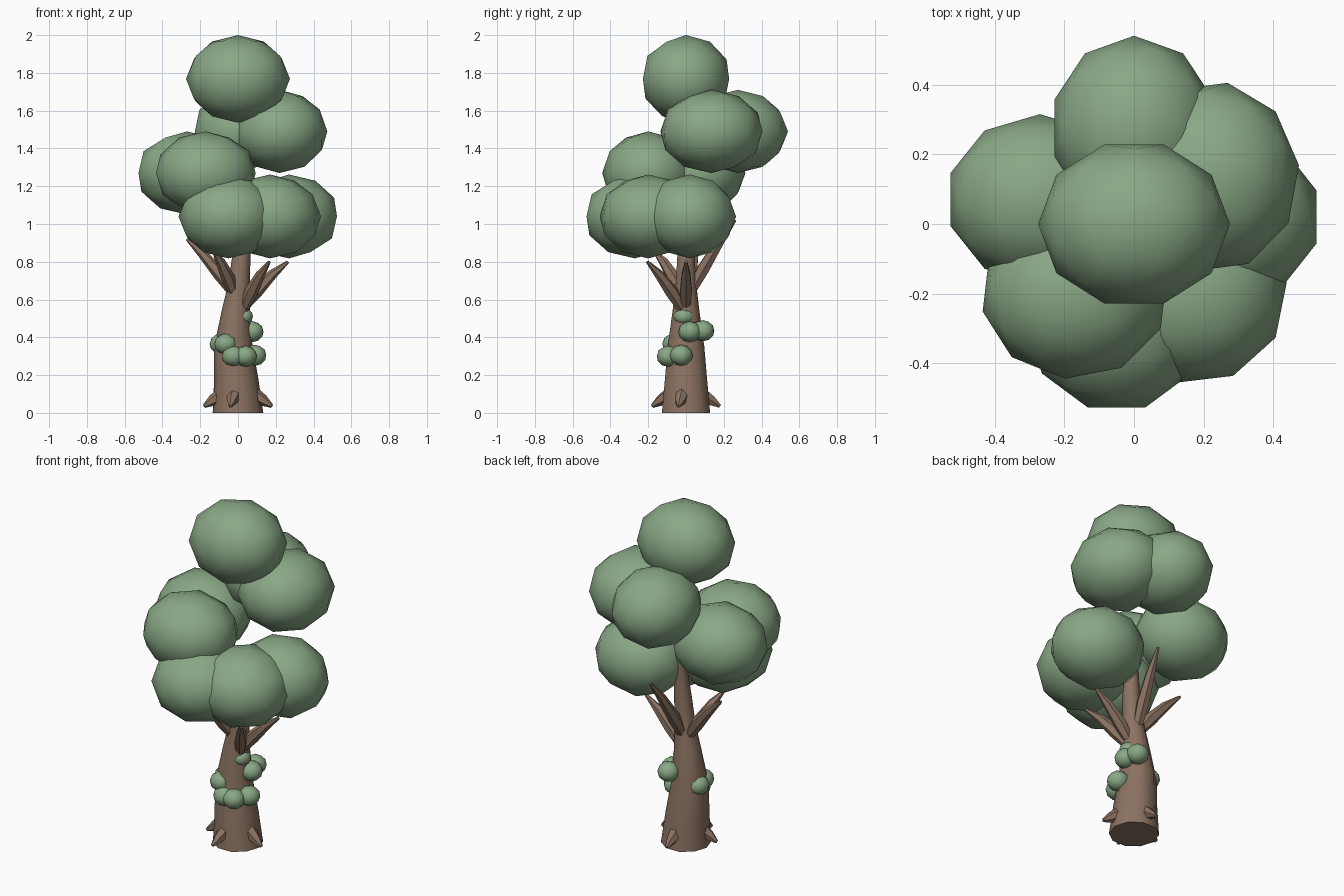
import bpy, bmesh, math
from mathutils import Vector, Matrix

if "Cube" in bpy.data.objects:
    bpy.data.objects.remove(bpy.data.objects["Cube"])


def material(name, rgb):
    m = bpy.data.materials.new(name)
    m.diffuse_color = (*rgb, 1)
    m.use_nodes = True
    m.node_tree.nodes["Principled BSDF"].inputs["Base Color"].default_value = m.diffuse_color
    return m


LEAF = material("leaf green", (0.25, 0.39, 0.235))
BARK = material("bark brown", (0.26, 0.17, 0.12))


def finish(name, bm, mat, angle):
    bmesh.ops.recalc_face_normals(bm, faces=bm.faces[:])
    me = bpy.data.meshes.new(name)
    bm.to_mesh(me)
    bm.free()
    ob = bpy.data.objects.new(name, me)
    bpy.context.collection.objects.link(ob)
    me.materials.append(mat)
    bpy.ops.object.select_all(action='DESELECT')
    ob.select_set(True)
    bpy.context.view_layer.objects.active = ob
    bpy.ops.object.shade_smooth_by_angle(angle=math.radians(angle))
    return ob


def blob(name, centre, radii, turn=0):
    """Squashed low-poly leaf ball."""
    bm = bmesh.new()
    bmesh.ops.create_icosphere(bm, subdivisions=2, radius=1)
    m = (Matrix.Translation(centre) @ Matrix.Diagonal((*radii, 1))
         @ Matrix.Rotation(math.radians(turn), 4, 'Z'))
    bmesh.ops.transform(bm, matrix=m, verts=bm.verts[:])
    return finish(name, bm, LEAF, 60)


def tube(name, stations, sides):
    """Tapered tube through (x, y, z, radius) stations."""
    bm = bmesh.new()
    pts = [Vector(s[:3]) for s in stations]
    rings = []
    for i, (p, s) in enumerate(zip(pts, stations)):
        d = pts[min(i + 1, len(pts) - 1)] - pts[max(i - 1, 0)]
        if i == 0 and name == "trunk":
            d = Vector((0, 0, 1))  # flat foot on the ground
        u = Vector((0, 1, 0)).cross(d)
        if u.length < 0.3 * d.length:
            u = Vector((1, 0, 0)).cross(d)
        u.normalize()
        v = d.normalized().cross(u)
        ring = []
        for k in range(sides):
            a = 2 * math.pi * k / sides
            ring.append(bm.verts.new(p + s[3] * (u * math.cos(a) + v * math.sin(a))))
        rings.append(ring)
    for a, b in zip(rings, rings[1:]):
        for k in range(sides):
            n = (k + 1) % sides
            bm.faces.new((a[k], a[n], b[n], b[k]))
    bm.faces.new(rings[0][::-1])
    bm.faces.new(rings[-1])
    return finish(name, bm, BARK, 50)


# Trunk, leaning a little, rising into the crown
tube("trunk", [(0, 0, 0, .134), (-.01, 0, .18, .117), (-.025, 0, .35, .102),
               (-.01, 0, .55, .073), (.005, 0, .68, .057), (.02, 0, .85, .047),
               (.03, .02, 1.1, .03)], 10)

# Branches: base, then tip
BRANCHES = [((.03, .0, .56), (.265, .0, .80)),
            ((.03, -.02, .55), (.165, -.205, .80)),
            ((-.02, .01, .63), (-.27, .06, .92)),
            ((.0, .02, .63), (.05, .26, 1.02)),
            ((-.02, -.02, .63), (-.13, -.17, .86))]
for i, (b, t) in enumerate(BRANCHES):
    b, t = Vector(b), Vector(t)
    stations = [(*b, .026)]
    for f, r in ((.3, .036), (.65, .026), (1, .008)):
        p = b.lerp(t, f)
        p.z += .02 * math.sin(math.pi * f)
        stations.append((*p, r))
    tube(f"branch_{i + 1}", stations, 6)

# Short root spikes around the foot
for i, (x, y) in enumerate([(-.04, -.18), (.18, -.04), (-.18, -.03), (.0, .18)]):
    tube(f"root_{i + 1}", [(x * .45, y * .45, .10, .04), (x * .75, y * .75, .065, .03),
                           (x, y, .035, .010)], 6)

# Crown: three tiers of leaf balls and one on top
CROWN = [((0, 0, 1.768), (.275, .24, .232), 18),
         ((0, .275, 1.49), (.24, .265, .22), 0),
         ((.22, .135, 1.49), (.255, .275, .22), 25),
         ((-.27, .07, 1.27), (.27, .245, .22), 0),
         ((-.17, -.2, 1.27), (.27, .245, .22), 30),
         ((-.05, -.27, 1.04), (.265, .27, .222), 18),
         ((.17, -.2, 1.04), (.27, .26, .222), 25),
         ((.27, .02, 1.04), (.267, .245, .222), 0)]
for i, (c, r, a) in enumerate(CROWN):
    blob(f"crown_leaves_{i + 1}", c, r, a)

# Small leaf tufts clinging to the trunk
TUFTS = [(-.025, -.09, .30), (.04, -.095, .30), (.09, -.025, .305),
         (-.09, .015, .365), (-.065, -.065, .365),
         (.075, .02, .43), (.05, .09, .435), (.03, -.01, .51)]
for i, c in enumerate(TUFTS):
    blob(f"trunk_leaves_{i + 1}", c, (.061, .061, .056) if i < 7 else (.05, .055, .045), i * 20)
